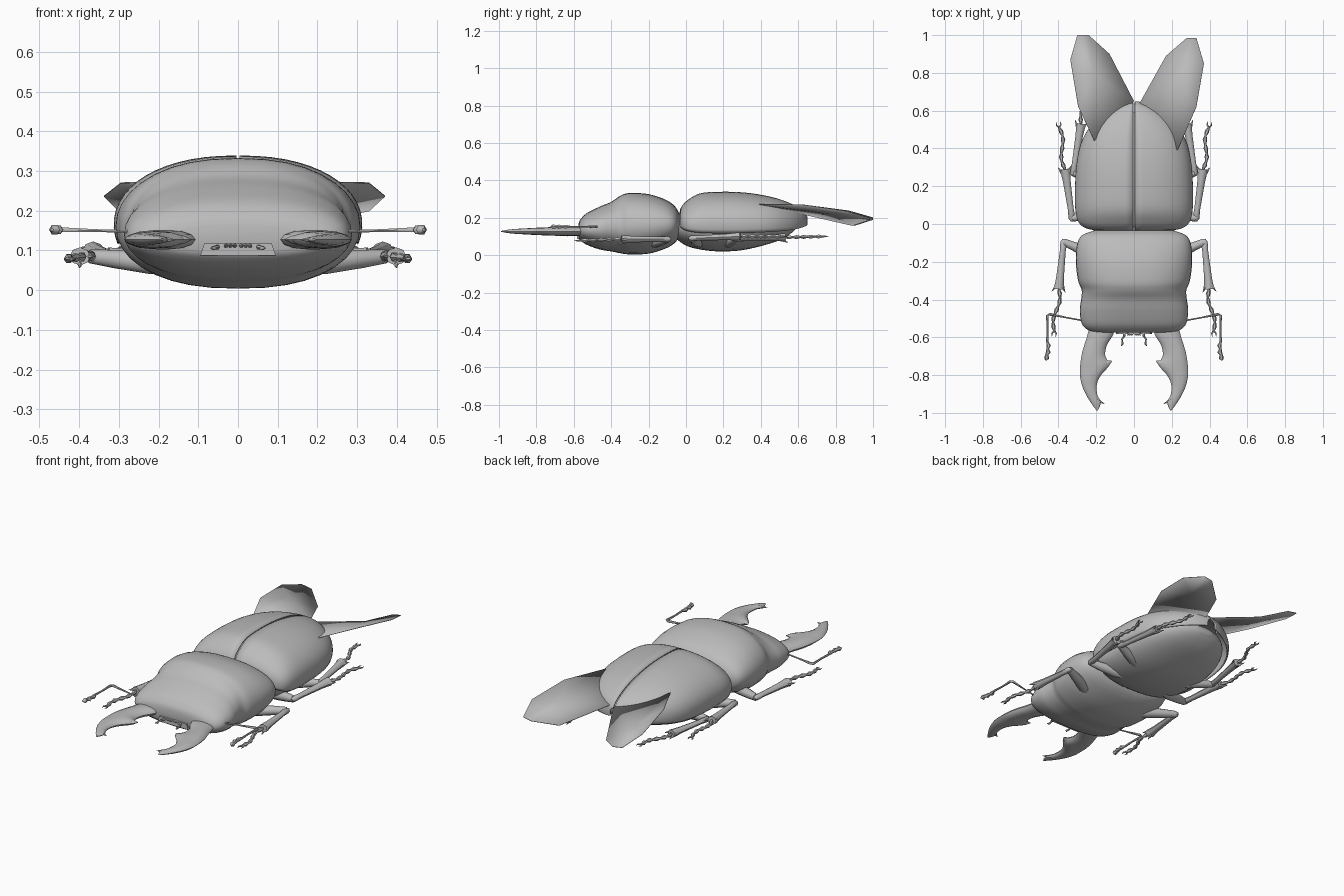
import bpy, bmesh, math
from mathutils import Vector

cube = bpy.data.objects.get("Cube")
if cube:
    bpy.data.objects.remove(cube, do_unlink=True)

grey = bpy.data.materials.new("shell_grey")
grey.use_nodes = True
grey.diffuse_color = (0.5, 0.5, 0.5, 1)
grey.node_tree.nodes["Principled BSDF"].inputs["Base Color"].default_value = (0.5, 0.5, 0.5, 1)


def skin(name, rings, mirror=False, closed=True, thick=0, angle=50):
    """Join a row of point rings into a surface, capping closed rings."""
    bm = bmesh.new()
    rows = [[bm.verts.new(p) for p in ring] for ring in rings]
    n = len(rows[0])
    for a, b in zip(rows, rows[1:]):
        for i in range(n if closed else n - 1):
            j = (i + 1) % n
            bm.faces.new((a[i], a[j], b[j], b[i]))
    if closed:
        bm.faces.new(rows[0])
        bm.faces.new(rows[-1])
    bmesh.ops.recalc_face_normals(bm, faces=bm.faces)
    return finish(name, bm, mirror, thick, angle)


def finish(name, bm, mirror=False, thick=0, angle=50):
    mesh = bpy.data.meshes.new(name)
    bm.to_mesh(mesh)
    bm.free()
    mesh.materials.append(grey)
    ob = bpy.data.objects.new(name, mesh)
    bpy.context.collection.objects.link(ob)
    bpy.ops.object.select_all(action='DESELECT')
    ob.select_set(True)
    bpy.context.view_layer.objects.active = ob
    if angle:
        bpy.ops.object.shade_smooth_by_angle(angle=math.radians(angle))
    if thick:
        mod = ob.modifiers.new("thickness", 'SOLIDIFY')
        mod.thickness, mod.offset = thick, 0
    if mirror:
        ob.modifiers.new("mirror", 'MIRROR').use_mirror_merge = False
    return ob


def spline(rows, n=5):
    """Catmull-Rom interpolation through rows of numbers."""
    p = [rows[0]] + list(rows) + [rows[-1]]
    out = []
    for k in range(1, len(p) - 2):
        for s in range(n):
            t = s / n
            out.append([0.5 * (2 * b + (c - a) * t + (2 * a - 5 * b + 4 * c - d) * t * t
                               + (3 * b - a - 3 * c + d) * t ** 3)
                        for a, b, c, d in zip(*p[k - 1:k + 3])])
    return out + [list(rows[-1])]


def power(v, e):
    return math.copysign(abs(v) ** e, v)


def body(name, rows, n=36):
    """Rows: y, half width, top z, widest z, bottom z."""
    rings = []
    for y, w, top, mid, low in spline(rows):
        ring = []
        for k in range(n):
            a = math.tau * k / n
            c, s = power(math.cos(a), 0.85), power(math.sin(a), 0.95)
            ring.append((w * c, y, mid + s * (top - mid if s > 0 else mid - low)))
        rings.append(ring)
    return skin(name, rings)


def limb(name, pts, sides=8, flat=1.0):
    """Mirrored tapered tube through points x, y, z, radius."""
    rings = []
    for i, (x, y, z, r) in enumerate(pts):
        before, after = pts[max(i - 1, 0)], pts[min(i + 1, len(pts) - 1)]
        way = Vector(after[:3]) - Vector(before[:3])
        side = way.cross(Vector((0, 0, 1))).normalized()
        up = side.cross(way).normalized()
        rings.append([Vector((x, y, z)) + side * r * math.cos(math.tau * k / sides)
                      + up * r * flat * math.sin(math.tau * k / sides) for k in range(sides)])
    return skin(name, rings, mirror=True)


# Head and front body shield in one flowing shell
body("head_and_pronotum", [
    (-0.575, 0.17, 0.165, 0.13, 0.095),
    (-0.565, 0.235, 0.19, 0.13, 0.08),
    (-0.53, 0.275, 0.225, 0.135, 0.055),
    (-0.46, 0.287, 0.26, 0.14, 0.03),
    (-0.40, 0.28, 0.285, 0.145, 0.02),
    (-0.35, 0.277, 0.318, 0.15, 0.01),
    (-0.30, 0.296, 0.332, 0.155, 0.004),
    (-0.20, 0.308, 0.326, 0.16, 0.008),
    (-0.11, 0.302, 0.297, 0.165, 0.035),
    (-0.06, 0.275, 0.262, 0.165, 0.065),
    (-0.035, 0.21, 0.22, 0.165, 0.10)])

# Abdomen beneath the wing cases
body("abdomen", [
    (-0.06, 0.17, 0.20, 0.15, 0.10),
    (-0.03, 0.22, 0.22, 0.15, 0.07),
    (0.03, 0.268, 0.25, 0.145, 0.04),
    (0.15, 0.28, 0.28, 0.14, 0.021),
    (0.28, 0.278, 0.28, 0.14, 0.024),
    (0.40, 0.255, 0.26, 0.15, 0.048),
    (0.50, 0.20, 0.23, 0.155, 0.08),
    (0.56, 0.13, 0.20, 0.16, 0.115),
    (0.59, 0.05, 0.18, 0.165, 0.145)])

# Pair of wing cases with a fine seam: y, half width, rim z, height
cases = spline([
    (-0.03, 0.17, 0.175, 0.055), (-0.022, 0.24, 0.17, 0.085), (0.01, 0.285, 0.165, 0.125),
    (0.08, 0.303, 0.165, 0.162), (0.20, 0.304, 0.165, 0.17), (0.32, 0.296, 0.165, 0.165),
    (0.42, 0.275, 0.165, 0.15), (0.50, 0.235, 0.165, 0.13), (0.57, 0.17, 0.165, 0.102),
    (0.62, 0.09, 0.168, 0.068), (0.645, 0.02, 0.17, 0.035)])
rings = []
for y, w, rim, h in cases:
    ring = []
    for k in range(17):
        a = math.radians(90 - 105 * k / 16)
        ring.append((0.004 + w * abs(math.cos(a)) ** 0.9, y, rim + h * power(math.sin(a), 0.95)))
    rings.append(ring)
skin("wing_cases", rings, mirror=True, closed=False, thick=0.008)

# Flat faceted hind wings
wings = {
    "left_wing": [(0.23, 0.39, 0.272), (0.33, 0.62, 0.27), (0.37, 0.85, 0.237), (0.33, 0.985, 0.20),
                  (0.28, 0.985, 0.19), (0.17, 0.89, 0.158), (0.03, 0.64, 0.215)],
    "right_wing": [(-0.21, 0.44, 0.272), (-0.295, 0.62, 0.27), (-0.337, 0.87, 0.237), (-0.30, 1.0, 0.20),
                   (-0.24, 1.0, 0.19), (-0.13, 0.90, 0.158), (0.0, 0.65, 0.215)]}
for name, outline in wings.items():
    bm = bmesh.new()
    verts = [bm.verts.new(p) for p in outline]
    middle = bm.verts.new(sum((Vector(p) for p in outline), Vector()) / len(outline))
    for i, v in enumerate(verts):
        bm.faces.new((v, verts[(i + 1) % len(verts)], middle))
    bmesh.ops.recalc_face_normals(bm, faces=bm.faces)
    finish(name, bm, thick=0.003, angle=30)

# Jaws: outer x y, inner x y, half thickness
rings = []
for ox, oy, ix, iy, t in spline([
        (0.23, -0.52, 0.10, -0.53, 0.022), (0.25, -0.60, 0.11, -0.585, 0.025),
        (0.272, -0.67, 0.145, -0.645, 0.024), (0.283, -0.73, 0.152, -0.70, 0.023),
        (0.287, -0.78, 0.13, -0.745, 0.021), (0.284, -0.82, 0.175, -0.80, 0.019),
        (0.27, -0.87, 0.197, -0.85, 0.016), (0.245, -0.92, 0.194, -0.905, 0.013),
        (0.215, -0.965, 0.176, -0.94, 0.009), (0.195, -0.99, 0.185, -0.975, 0.003)], 3):
    ring = []
    for k in range(12):
        c, s = math.cos(math.tau * k / 12), math.sin(math.tau * k / 12)
        ring.append(((ox + ix) / 2 + c * (ox - ix) / 2, (oy + iy) / 2 + c * (oy - iy) / 2, 0.127 + s * t))
    rings.append(ring)
skin("jaws", rings, mirror=True)
limb("jaw_tip_prongs", [(0.20, -0.93, 0.127, 0.012), (0.157, -0.952, 0.127, 0.001)], 6)
limb("jaw_teeth", [(0.17, -0.735, 0.127, 0.025), (0.137, -0.738, 0.127, 0.016),
                   (0.118, -0.725, 0.127, 0.002)], 6, 0.7)

# Mouth plate, feelers and bristles
bm = bmesh.new()
bmesh.ops.create_cube(bm, size=1)
for v in bm.verts:
    v.co = Vector((v.co.x * (0.19 if v.co.z < 0 else 0.17), v.co.y * 0.05 - 0.558, v.co.z * 0.03 + 0.102))
finish("mouth_plate", bm)
limb("mouth_feelers", [(0.05, -0.56, 0.11, 0.005), (0.052, -0.595, 0.108, 0.006),
                       (0.064, -0.61, 0.107, 0.004), (0.06, -0.635, 0.106, 0.006),
                       (0.068, -0.645, 0.106, 0.002)], 6)
for i in range(3):
    x = 0.008 + 0.011 * i
    limb("mouth_bristle_%d" % (i + 1), [(x, -0.56, 0.113, 0.006), (x, -0.582, 0.112, 0.006),
                                        (x + 0.004, -0.592, 0.112, 0.001)], 6)

# Elbowed antennae with clubs
limb("antennae_stem", [(0.25, -0.515, 0.147, 0.004), (0.36, -0.495, 0.15, 0.004), (0.445, -0.478, 0.152, 0.007),
                       (0.459, -0.484, 0.152, 0.007), (0.457, -0.56, 0.152, 0.005),
                       (0.46, -0.625, 0.152, 0.006)], 6)
limb("antennae_club", [(0.46, -0.62, 0.152, 0.005), (0.452, -0.645, 0.152, 0.012), (0.457, -0.66, 0.152, 0.007),
                       (0.454, -0.68, 0.152, 0.013), (0.461, -0.69, 0.152, 0.008),
                       (0.462, -0.71, 0.152, 0.014), (0.468, -0.722, 0.152, 0.004)], 6)


def leg(name, hip, knee, ankle, toe, r):
    """Thigh, flared spiked shin and beaded foot with claws."""
    hip, knee, ankle, toe = map(Vector, (hip, knee, ankle, toe))
    limb(name + "_thighs", [(*hip, r * 0.8), (*hip.lerp(knee, 0.35), r * 1.25), (*hip.lerp(knee, 0.75), r),
                            (*knee, r * 0.75)], 10)
    shin = ankle - knee
    back = knee - shin * 0.06
    limb(name + "_shins", [(*back, r * 0.35), (*knee, r * 0.75), (*knee.lerp(ankle, 0.2), r * 0.65),
                           (*knee.lerp(ankle, 0.75), r * 0.85), (*ankle, r * 1.1)], 8, 0.85)
    way = shin.normalized()
    across = way.cross(Vector((0, 0, 1))).normalized()
    for i, push in enumerate((across, -across, Vector((0, 0, -0.8)))):
        base = ankle - way * 0.02 + push * r * 0.6
        limb("%s_shin_spur_%d" % (name, i + 1),
             [(*base, r * 0.5), (*(base + push * r * 0.9 + way * 0.035), 0.001)], 5)
    beads = []
    bend = across * 0.012
    for i in range(11):
        t = i / 10
        p = ankle.lerp(toe, t) + bend * math.sin(t * math.tau)
        beads.append((*p, 0.006 if i % 2 == 0 else 0.012))
    limb(name + "_feet", beads, 6)
    out = (toe - ankle).normalized()
    for i, s in enumerate((1, -1)):
        limb("%s_claw_%d" % (name, i + 1),
             [(*toe, 0.006), (*(toe + out * 0.015 + across * s * 0.012), 0.004),
              (*(toe + out * 0.032 + across * s * 0.009), 0.001)], 5)


leg("front_leg", (0.13, -0.20, 0.06), (0.372, -0.095, 0.085), (0.398, -0.345, 0.085), (0.422, -0.565, 0.078), 0.024)
leg("middle_leg", (0.12, 0.08, 0.06), (0.328, 0.03, 0.09), (0.365, 0.29, 0.10), (0.396, 0.51, 0.10), 0.024)
leg("hind_leg", (0.11, 0.20, 0.055), (0.322, 0.27, 0.09), (0.28, 0.53, 0.095), (0.235, 0.73, 0.10), 0.023)
